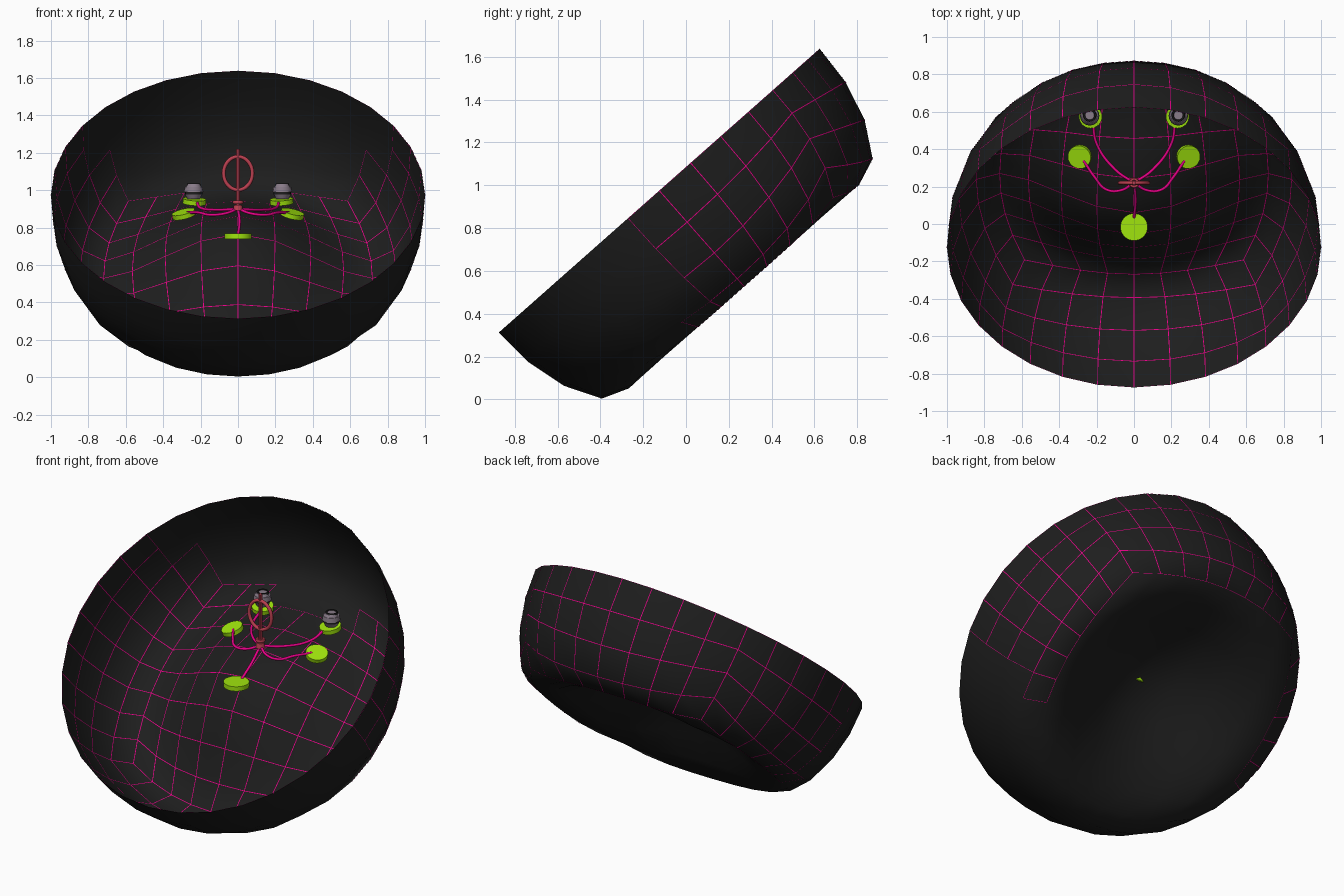
import bpy, bmesh, math
from mathutils import Vector, Matrix

if "Cube" in bpy.data.objects:
    bpy.data.objects.remove(bpy.data.objects["Cube"])

def material(name, rgb):
    m = bpy.data.materials.new(name)
    m.diffuse_color = (*rgb, 1)
    m.use_nodes = True
    m.node_tree.nodes["Principled BSDF"].inputs["Base Color"].default_value = m.diffuse_color
    return m

BLACK = material("soft black", (0.0125, 0.0125, 0.0125))
PINK = material("hot pink", (0.82, 0.0, 0.25))
GREEN = material("lime green", (0.35, 0.78, 0.004))
RED = material("dusty red", (0.5, 0.05, 0.08))
GREY = material("mauve grey", (0.25, 0.2, 0.25))

def add(name, bm, mat, smooth=True, angle=35):
    me = bpy.data.meshes.new(name)
    bm.to_mesh(me)
    bm.free()
    me.materials.append(mat)
    ob = bpy.data.objects.new(name, me)
    bpy.context.collection.objects.link(ob)
    if smooth:
        bpy.ops.object.select_all(action='DESELECT')
        ob.select_set(True)
        bpy.context.view_layer.objects.active = ob
        bpy.ops.object.shade_smooth_by_angle(angle=math.radians(angle))
    return ob

# Tilted bowl: half a cube-sphere whose bottom is pushed softly inward
TILT = math.radians(41.5)
PLACE = Matrix.Translation((0, -0.125, 0.975)) @ Matrix.Rotation(TILT, 4, 'X')
bm = bmesh.new()
bmesh.ops.create_cube(bm, size=2)
bmesh.ops.subdivide_edges(bm, edges=bm.edges[:], cuts=7, use_grid_fill=True)
bmesh.ops.delete(bm, geom=[v for v in bm.verts if v.co.z > 0.01], context='VERTS')
for v in bm.verts:
    p = Vector([math.tan(c * math.pi / 4) for c in v.co]).normalized()
    t = max(0, 1 - (p - Vector((0, 0, -1))).length / 1.03)
    lat = math.degrees(math.asin(max(-1, min(1, -p.z))))
    p *= 1 + 0.016 * min(1, max(0, lat) / 25)
    p.z += 0.735 * (3 * t * t - 2 * t ** 3)
    v.co = PLACE @ p
bmesh.ops.recalc_face_normals(bm, faces=bm.faces[:])
low = min(bm.faces, key=lambda f: f.calc_center_median().z)
if low.normal.z > 0:
    bmesh.ops.reverse_faces(bm, faces=bm.faces[:])
bm.normal_update()
shell = bm.copy()
add("bowl", bm, BLACK, angle=89)

# Fine pink grid lines: narrow strips around every bowl face
def grid_lines(name, source, offset, keep):
    g = source.copy()
    g.normal_update()
    inv = PLACE.inverted()
    drop = [f for f in g.faces if not keep(inv @ f.calc_center_median())]
    for v, n in [(v, v.normal.copy()) for v in g.verts]:
        v.co += n * offset
    bmesh.ops.delete(g, geom=drop, context='FACES')
    inner = g.faces[:]
    bmesh.ops.inset_individual(g, faces=inner, thickness=0.0021, use_even_offset=True)
    bmesh.ops.delete(g, geom=inner, context='FACES')
    if offset < 0:
        bmesh.ops.reverse_faces(g, faces=g.faces[:])
    add(name, g, PINK, angle=89)

grid_lines("inner_grid_lines", shell, -0.0015, lambda c: c.y < 0.6)
grid_lines("outer_grid_lines", shell, 0.0015,
           lambda c: c.y > -0.25 and math.hypot(c.x, c.y) > 0.78)
shell.free()

def cyl(name, loc, r1, r2, h, mat, rot=(0, 0), seg=32):
    bm = bmesh.new()
    m = (Matrix.Translation(loc) @ Matrix.Rotation(math.radians(rot[1]), 4, 'Y')
         @ Matrix.Rotation(math.radians(rot[0]), 4, 'X'))
    bmesh.ops.create_cone(bm, cap_ends=True, segments=seg, radius1=r1, radius2=r2,
                          depth=h, matrix=m)
    return add(name, bm, mat)

def ring(name, loc, rx, rz, minor, mat, seg=32, sides=8, flat=False):
    bm = bmesh.new()
    rows = []
    for i in range(seg):
        a = 2 * math.pi * i / seg
        row = []
        for j in range(sides):
            b = 2 * math.pi * j / sides
            k, h = minor * math.cos(b), minor * math.sin(b)
            x, y = (rx + k) * math.cos(a), (rz + k) * math.sin(a)
            row.append(bm.verts.new(Vector(loc) + Vector((x, y, h) if flat else (x, -h, y))))
        rows.append(row)
    for i in range(seg):
        for j in range(sides):
            n, k = rows[(i + 1) % seg], (j + 1) % sides
            bm.faces.new((rows[i][j], n[j], n[k], rows[i][k]))
    bmesh.ops.recalc_face_normals(bm, faces=bm.faces[:])
    return add(name, bm, mat, angle=60)

def cord(name, pts):
    cu = bpy.data.curves.new(name, 'CURVE')
    cu.dimensions = '3D'
    cu.bevel_depth = 0.008
    cu.bevel_resolution = 2
    cu.resolution_u = 8
    s = cu.splines.new('BEZIER')
    s.bezier_points.add(len(pts) - 1)
    for b, p in zip(s.bezier_points, pts):
        b.co = p
        b.handle_left_type = b.handle_right_type = 'AUTO'
    cu.materials.append(PINK)
    ob = bpy.data.objects.new(name, cu)
    bpy.context.collection.objects.link(ob)

# Front pad and its cord
cyl("front_pad", (0, -0.016, 0.753), 0.073, 0.073, 0.028, GREEN)
cord("front_cord", [(0, 0.22, 0.9), (0.008, 0.13, 0.835), (0, 0.03, 0.757)])

# Mirrored pads, cords and pods
for side, s in (("left", -1), ("right", 1)):
    cyl(side + "_middle_pad", (s * 0.29, 0.36, 0.872), 0.063, 0.063, 0.026, GREEN, (14, s * 14))
    cyl(side + "_rear_pad", (s * 0.233, 0.575, 0.94), 0.062, 0.062, 0.026, GREEN, (10, s * -4))
    cord(side + "_middle_cord", [(0, 0.22, 0.9), (s * 0.07, 0.18, 0.875), (s * 0.15, 0.185, 0.868),
                                 (s * 0.21, 0.25, 0.88), (s * 0.27, 0.34, 0.88)])
    cord(side + "_rear_cord", [(0, 0.22, 0.9), (s * 0.1, 0.29, 0.895), (s * 0.2, 0.43, 0.905),
                               (s * 0.22, 0.55, 0.94)])
    # grey pod with a dark waist and dark crown on the rear pad
    x, y = s * 0.237, 0.578
    cyl(side + "_pod_base", (x, y, 0.965), 0.034, 0.046, 0.024, GREY, seg=16)
    cyl(side + "_pod_waist", (x, y, 0.983), 0.046, 0.046, 0.012, BLACK, seg=16)
    cyl(side + "_pod_body", (x, y, 1.003), 0.052, 0.048, 0.028, GREY, seg=16)
    cyl(side + "_pod_cap", (x, y - 0.005, 1.024), 0.042, 0.032, 0.016, GREY, seg=16)
    ring(side + "_pod_crown", (x, y + 0.004, 1.03), 0.03, 0.03, 0.007, BLACK, 16, 6, True)

# Central standing emblem: hub, rod and upright ring
cyl("hub", (0, 0.22, 0.905), 0.028, 0.022, 0.03, RED, seg=12)
ring("hub_collar", (0, 0.22, 0.935), 0.02, 0.02, 0.01, RED, 16, 6, True)
cyl("rod", (0, 0.22, 1.06), 0.011, 0.011, 0.32, RED, seg=8)
ring("upright_ring", (0, 0.22, 1.09), 0.077, 0.089, 0.0105, RED)
